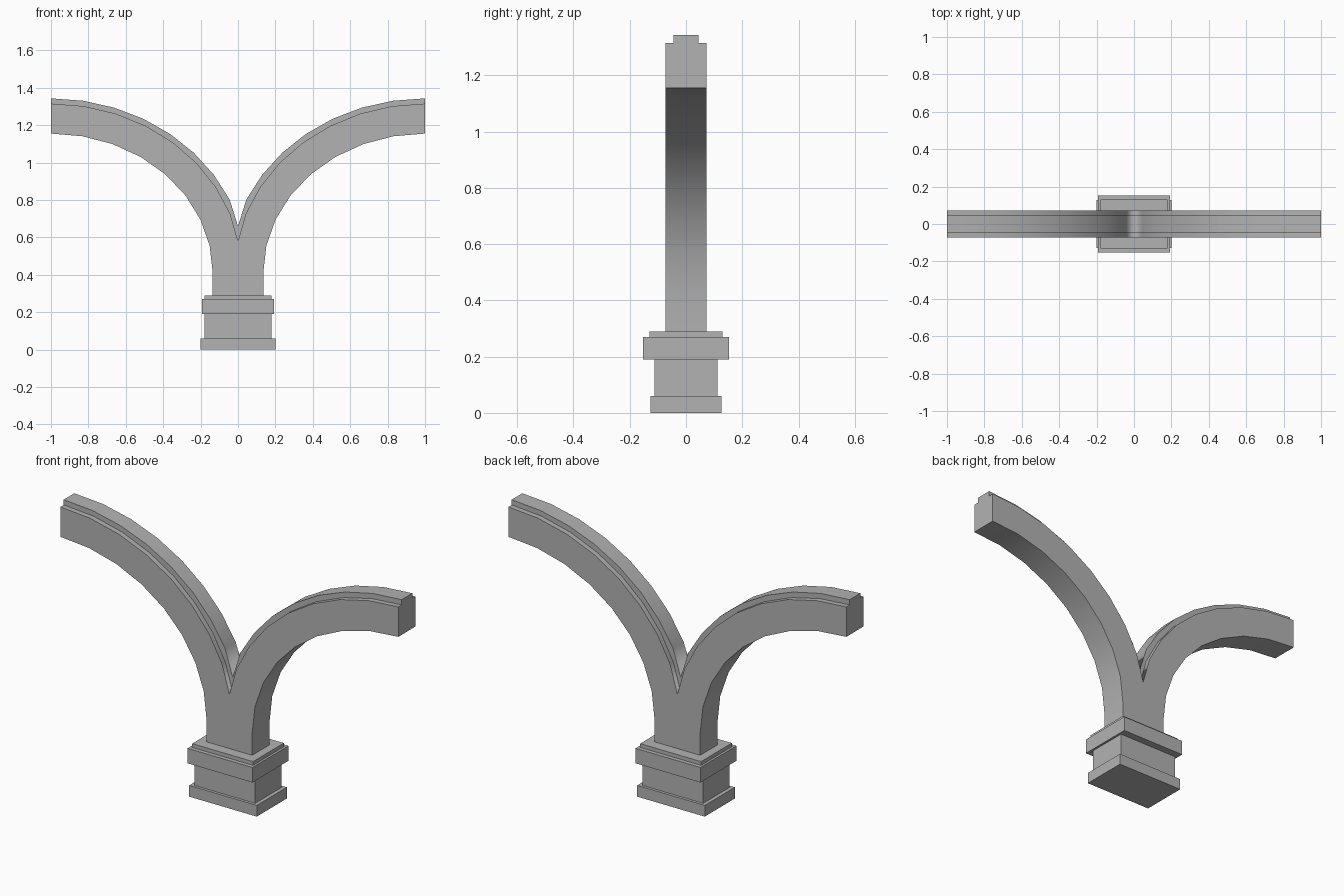
import bpy, bmesh
from math import sin, cos, pi, asin

cube = bpy.data.objects.get("Cube")
if cube:
    bpy.data.objects.remove(cube, do_unlink=True)

stone = bpy.data.materials.new("grey stone")
stone.use_nodes = True
GREY = (0.45, 0.45, 0.45, 1)
stone.diffuse_color = GREY
stone.node_tree.nodes["Principled BSDF"].inputs["Base Color"].default_value = GREY


def finish(name, bm):
    bmesh.ops.recalc_face_normals(bm, faces=bm.faces)
    mesh = bpy.data.meshes.new(name)
    bm.to_mesh(mesh)
    bm.free()
    mesh.materials.append(stone)
    obj = bpy.data.objects.new(name, mesh)
    bpy.context.collection.objects.link(obj)
    return obj


def block(name, half_x, half_y, low, high):
    bm = bmesh.new()
    bmesh.ops.create_cube(bm, size=1)
    for v in bm.verts:
        v.co = (v.co.x * 2 * half_x, v.co.y * 2 * half_y,
                low + (v.co.z + 0.5) * (high - low))
    return finish(name, bm)


# Stepped pedestal
block("pedestal_foot", 0.20, 0.127, 0.0, 0.06)
block("pedestal_shaft", 0.18, 0.112, 0.06, 0.19)
block("pedestal_cap", 0.192, 0.152, 0.19, 0.27)
block("pedestal_top_step", 0.18, 0.13, 0.27, 0.29)

# Arch half: elliptical curves sharing one centre, from the valley to the tip
SEGMENTS = 8
SPRING = 0.41
FOOT = 0.29
HALF_W, RIB_W = 0.073, 0.045


def arc(rx, rz, start_z=None):
    start = 0 if start_z is None else asin((start_z - SPRING) / rz)
    points = []
    for i in range(SEGMENTS + 1):
        t = start + (pi / 2 - start) * i / SEGMENTS
        points.append((1 - rx * cos(t), SPRING + rz * sin(t)))
    if start_z is not None:
        points[0] = (0, start_z)
    return points


under = arc(0.865, 0.745)
shoulder = arc(1.023, 0.905, 0.58)
ridge = arc(1.053, 0.933, 0.66)

bm = bmesh.new()
rows = []
for u, s, r in zip(under, shoulder, ridge):
    section = [(HALF_W, u), (HALF_W, s), (RIB_W, s), (RIB_W, r),
               (-RIB_W, r), (-RIB_W, s), (-HALF_W, s), (-HALF_W, u)]
    rows.append([bm.verts.new((x, y, z)) for y, (x, z) in section])
for a, b in zip(rows, rows[1:]):
    for j in range(8):
        k = (j + 1) % 8
        bm.faces.new((a[j], a[k], b[k], b[j]))
bm.faces.new(rows[-1])

# Straight stem below the springing line
first = rows[0]
outer = [bm.verts.new((under[0][0], y, FOOT)) for y in (HALF_W, -HALF_W)]
inner = [bm.verts.new((0, y, FOOT)) for y in (HALF_W, -HALF_W)]
bm.faces.new((first[0], first[1], inner[0], outer[0]))
bm.faces.new((first[7], first[6], inner[1], outer[1]))
bm.faces.new((first[0], first[7], outer[1], outer[0]))
arch = finish("branching_arch", bm)

bpy.ops.object.select_all(action="DESELECT")
arch.select_set(True)
bpy.context.view_layer.objects.active = arch
bpy.ops.object.shade_smooth_by_angle(angle=pi / 6)

mirror = arch.modifiers.new("other_side", "MIRROR")
mirror.use_axis[0] = True
mirror.use_clip = True
